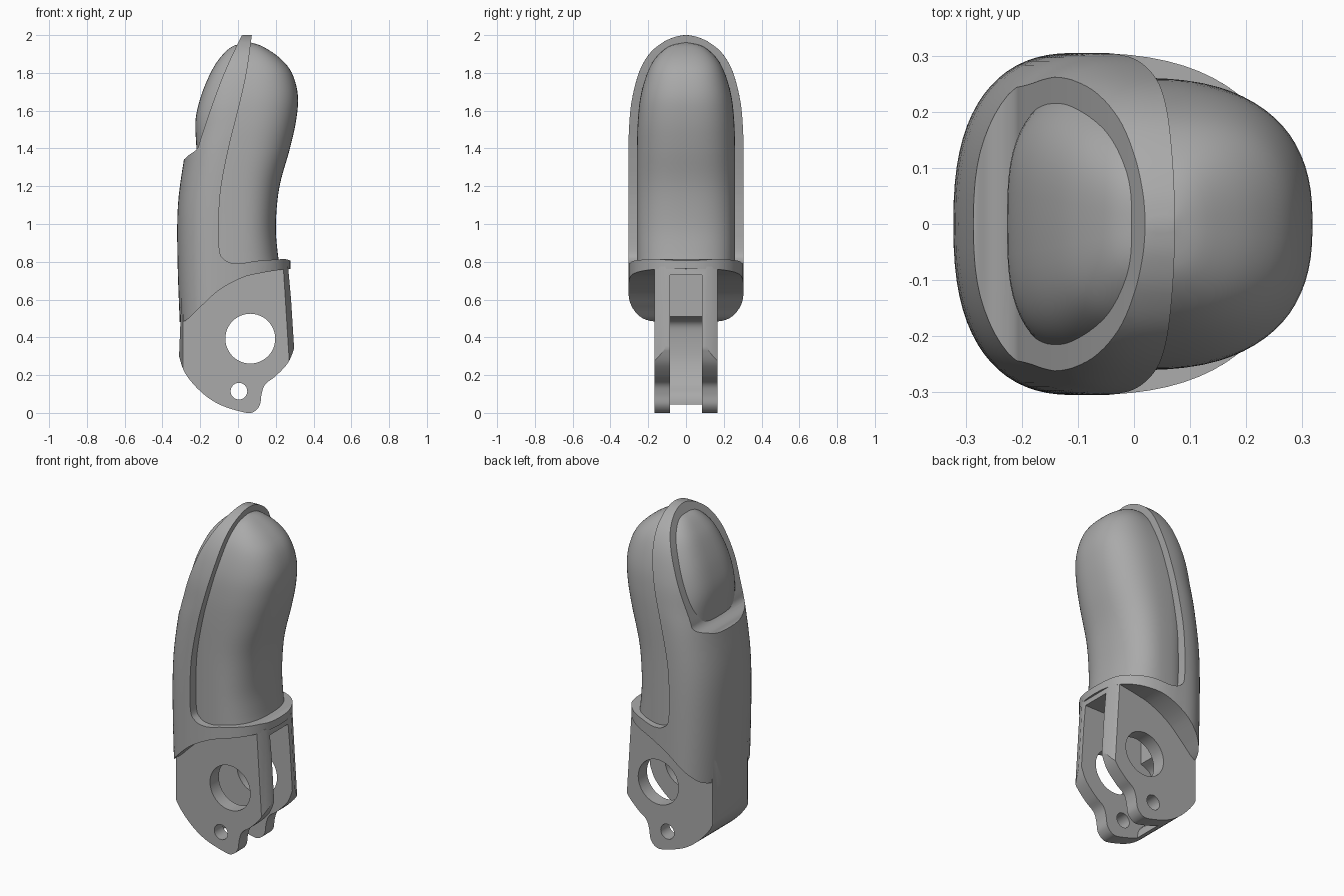
import bpy, bmesh
from math import sin, cos, pi, radians
from mathutils import Vector

cube = bpy.data.objects.get("Cube")
if cube:
    bpy.data.objects.remove(cube, do_unlink=True)

grey = bpy.data.materials.new("mid_grey")
grey.use_nodes = True
grey.diffuse_color = (0.4, 0.4, 0.4, 1)
for node in grey.node_tree.nodes:
    if node.type == 'BSDF_PRINCIPLED':
        node.inputs["Base Color"].default_value = grey.diffuse_color


def spline(pts, steps=5):
    """Smooth curve through tuples of any length."""
    p = [Vector(q) for q in pts]
    p = [p[0]] + p + [p[-1]]
    out = []
    for a, b, c, d in zip(p, p[1:], p[2:], p[3:]):
        for i in range(steps):
            t = i / steps
            out.append(b + (c - a) * (t / 2)
                       + (a * 2 - b * 5 + c * 4 - d) * (t * t / 2)
                       + (b * 3 - a - c * 3 + d) * (t ** 3 / 2))
    return [tuple(v) for v in out] + [tuple(pts[-1])]


def loft(name, rings):
    """Closed solid skinned through rings of equal point count."""
    bm = bmesh.new()
    rows = [[bm.verts.new(co) for co in ring] for ring in rings]
    n = len(rows[0])
    for lo, hi in zip(rows, rows[1:]):
        for i in range(n):
            j = (i + 1) % n
            bm.faces.new((lo[i], lo[j], hi[j], hi[i]))
    bm.faces.new(rows[0])
    bm.faces.new(rows[-1])
    bmesh.ops.recalc_face_normals(bm, faces=bm.faces)
    mesh = bpy.data.meshes.new(name)
    bm.to_mesh(mesh)
    bm.free()
    mesh.materials.append(grey)
    obj = bpy.data.objects.new(name, mesh)
    bpy.context.collection.objects.link(obj)
    return obj


def prism(name, profile, half):
    """Side profile in x, z extruded across y."""
    return loft(name, [[(x, y, z) for x, z in profile] for y in (-half, half)])


def section(z, back, mid, front, half, back_power, n=72):
    """Rounded cross-section with its own back and front depth."""
    ring = []
    for i in range(n):
        a = 2 * pi * i / n
        c, s = cos(a), sin(a)
        e = 2 / (2.5 if c > 0 else back_power)
        reach = front - mid if c > 0 else mid - back
        x = mid + reach * abs(c) ** e * (1 if c > 0 else -1)
        ring.append((x, half * abs(s) ** e * (1 if s > 0 else -1), z))
    return ring


def boolean(obj, cutter, operation, keep=False):
    cutter.hide_render = True
    mod = obj.modifiers.new("cut", 'BOOLEAN')
    mod.operation, mod.object, mod.solver = operation, cutter, 'EXACT'
    bpy.context.view_layer.objects.active = obj
    bpy.ops.object.modifier_apply(modifier=mod.name)
    if not keep:
        bpy.data.objects.remove(cutter, do_unlink=True)


def circle(x, z, r, n=48):
    return [(x + r * cos(2 * pi * i / n), z + r * sin(2 * pi * i / n)) for i in range(n)]


# Soft inner core: finger pad in front, nail behind (z, back, middle, front, half width)
core_levels = [
    (0.76, -.20, 0, .225, .26), (0.85, -.20, 0, .21, .26), (1.0, -.20, 0, .20, .26),
    (1.2, -.21, 0, .22, .26), (1.4, -.22, .02, .275, .26), (1.55, -.225, .04, .308, .255),
    (1.68, -.195, .05, .317, .24), (1.8, -.145, .06, .285, .205), (1.88, -.095, .06, .22, .16),
    (1.94, -.03, .06, .13, .09), (1.96, .05, .06, .07, .01)]
core = loft("finger_core", [section(*lv, 3.1) for lv in spline(core_levels)])

# Outer shell, trimmed to its side silhouette
shell_levels = [
    (0.4, -.305, -.1, .28, .305), (0.8, -.32, -.1, .277, .305), (1.1, -.318, -.09, .277, .305),
    (1.35, -.285, -.06, .28, .305), (1.5, -.26, -.02, .28, .302), (1.65, -.24, 0, .28, .288),
    (1.8, -.20, .02, .27, .25), (1.9, -.15, .04, .24, .195), (1.96, -.10, .05, .20, .125),
    (1.99, -.03, .05, .13, .06), (2.0, .03, .05, .07, .01)]
shell = loft("finger_shell", [section(*lv, 2.5) for lv in spline(shell_levels)])
lower_edge = spline([(-.36, .48), (-.28, .487), (-.2, .56), (-.1, .65), (.02, .715),
                     (.12, .74), (.24, .76)])
collar = [(.3, .765), (.3, .8)]
front_edge = spline([(.25, .815), (.1, .805), (0, .79), (-.07, .81), (-.1, .88), (-.095, 1.15),
                     (-.05, 1.4), (0, 1.6), (.045, 1.8), (.077, 2.03)])
nail_rim = spline([(.035, 2.03), (-.06, 1.83), (-.13, 1.65), (-.195, 1.46), (-.215, 1.4),
                   (-.26, 1.365), (-.29, 1.34), (-.36, 1.32)])
boolean(shell, prism("shell_trim", lower_edge + collar + front_edge + nail_rim, .5), 'INTERSECT')

# Hinge fork with a rounded underside and two pin lugs
belly = spline([(-.312, .3), (-.28, .21), (-.2, .115), (-.1, .045), (.03, .003), (.08, .004),
                (.115, .04), (.125, .1), (.145, .152), (.2, .195), (.265, .265), (.297, .34)])
fork = prism("hinge_fork", belly + [(.29, .5), (.265, .775), (-.27, .775), (-.3, .6)], .167)

# Softened vertical corners of the fork
plan = []
for z, front in ((-.1, .325), (.9, .262)):
    half_plan = [(front, .11), (front - .037, .18), (-.285, .18), (-.305, .14), (-.316, .08)]
    plan.append([(x, y, z) for x, y in half_plan]
                + [(x, -y, z) for x, y in reversed(half_plan)])
boolean(fork, loft("corner_trim", plan), 'INTERSECT')

# Slot between the lugs, open to the front and below
slot_wall = spline([(-.1, -.05), (-.1, .08), (-.16, .16), (-.2, .28), (-.2, .42), (-.18, .48),
                    (-.12, .51)])
slot = prism("slot_cutter", slot_wall + [(-.12, .73), (.5, .73), (.5, -.05)], .085)
boolean(shell, slot, 'DIFFERENCE', keep=True)
boolean(fork, slot, 'DIFFERENCE')

# Pivot hole and pin hole
boolean(fork, prism("pivot_cutter", circle(.065, .393, .132), .4), 'DIFFERENCE')
boolean(fork, prism("pin_cutter", circle(.005, .115, .044), .4), 'DIFFERENCE')

# Smooth surfaces with crisp cut edges
bpy.ops.object.select_all(action='DESELECT')
for part in (core, shell, fork):
    part.select_set(True)
bpy.context.view_layer.objects.active = core
bpy.ops.object.shade_smooth_by_angle(angle=radians(32))
